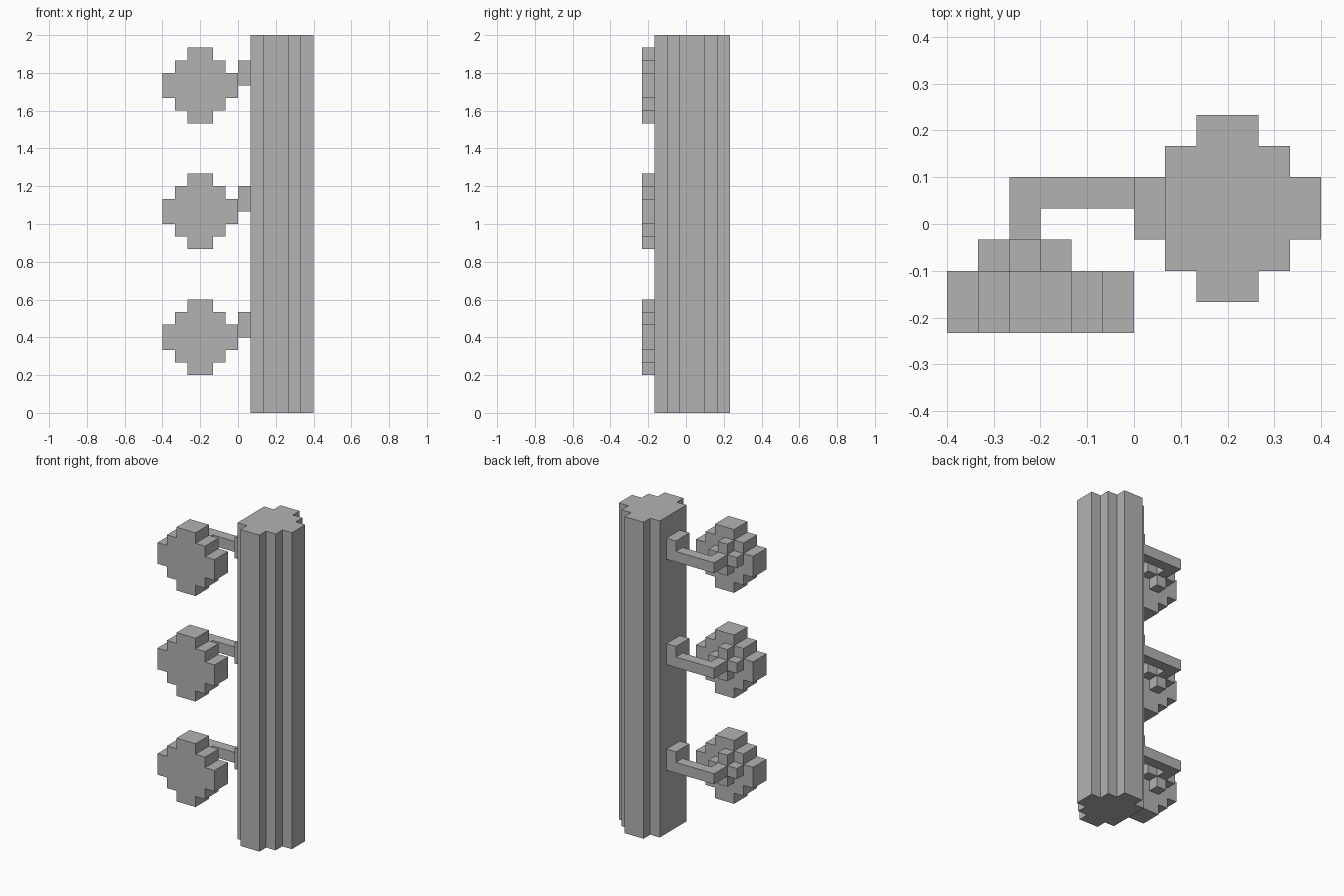
import bpy
import bmesh

cube = bpy.data.objects.get("Cube")
if cube:
    bpy.data.objects.remove(cube, do_unlink=True)

U = 1 / 15  # size of one block

grey = bpy.data.materials.new("plain_grey")
grey.use_nodes = True
grey.diffuse_color = (0.45, 0.45, 0.45, 1)
grey.node_tree.nodes["Principled BSDF"].inputs["Base Color"].default_value = grey.diffuse_color


def four_fold(quarter):
    """Repeat a quarter of an outline around its centre."""
    points, turn = [], quarter
    for _ in range(4):
        points += turn
        turn = [(-b, a) for a, b in turn]
    return points


def prism(name, outline, start, end, centre=(0, 0), axis="Z"):
    """Extrude an outline, in block units, along Z or Y."""
    bm = bmesh.new()

    def place(a, b, t):
        a, b = a + centre[0], b + centre[1]
        return (a * U, b * U, t * U) if axis == "Z" else (a * U, t * U, b * U)

    face = bm.faces.new([bm.verts.new(place(a, b, start)) for a, b in outline])
    extruded = bmesh.ops.extrude_face_region(bm, geom=[face])["geom"]
    moved = [v for v in extruded if isinstance(v, bmesh.types.BMVert)]
    length = (end - start) * U
    shift = (0, 0, length) if axis == "Z" else (0, length, 0)
    bmesh.ops.translate(bm, verts=moved, vec=shift)
    bmesh.ops.recalc_face_normals(bm, faces=bm.faces)
    mesh = bpy.data.meshes.new(name)
    bm.to_mesh(mesh)
    bm.free()
    mesh.materials.append(grey)
    obj = bpy.data.objects.new(name, mesh)
    bpy.context.collection.objects.link(obj)
    return obj


stepped_round = four_fold([(3, 1), (2, 1), (2, 2), (1, 2), (1, 3)])
plus = four_fold([(1.5, 0.5), (0.5, 0.5), (0.5, 1.5)])

# Column: stepped round with a flat side towards the lamps
column_outline = [p for p in stepped_round if p[0] > -3]
prism("column", column_outline, 0, 30, centre=(3, 0.5))

# Wall block, bent arm, hub and disc at each of three levels
block_outline = [(0, -0.5), (1, -0.5), (1, 1.5), (0, 1.5)]
arm_outline = [(0, 0.5), (0, 1.5), (-4, 1.5), (-4, -0.5), (-3, -0.5), (-3, 0.5)]
for level, z in (("lower", 6), ("middle", 16), ("upper", 26)):
    prism(level + "_mount_block", block_outline, z, z + 2)
    prism(level + "_arm", arm_outline, z, z + 1)
    prism(level + "_hub", plus, -1.5, -0.5, centre=(-3.5, z + 0.5), axis="Y")
    prism(level + "_disc", stepped_round, -3.5, -1.5, centre=(-3, z), axis="Y")
